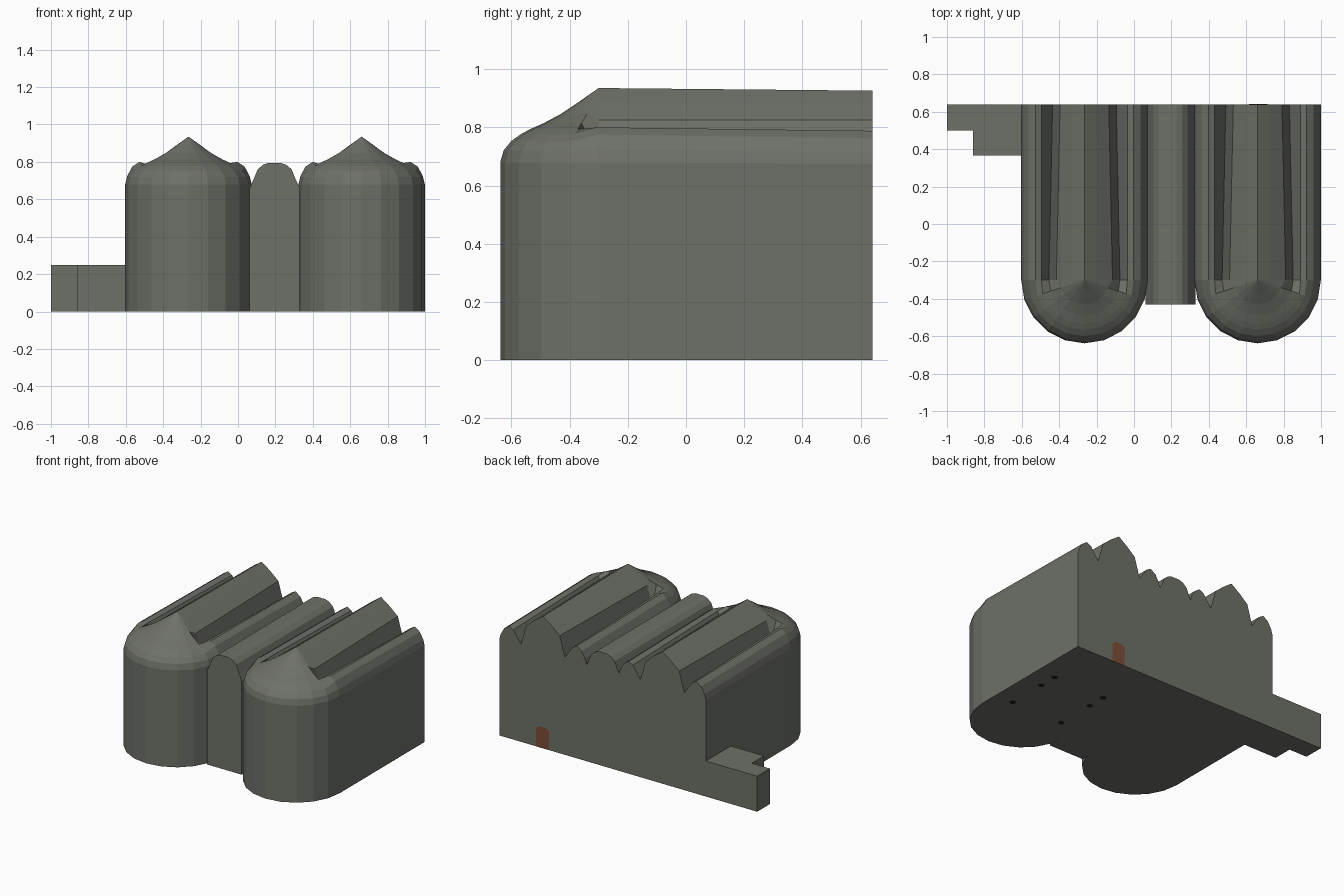
import bpy, bmesh
from math import pi, cos, sin

if "Cube" in bpy.data.objects:
    bpy.data.objects.remove(bpy.data.objects["Cube"])

BASE = 0.001
BACK, TURN = 0.64, -0.30      # rear wall and start of the rounded front


def material(name, col):
    m = bpy.data.materials.new(name)
    m.diffuse_color = (*col, 1)
    m.use_nodes = True
    m.node_tree.nodes["Principled BSDF"].inputs["Base Color"].default_value = m.diffuse_color
    return m


STONE = material("green_grey", (.155, .165, .14))
BROWN = material("brown", (.2, .075, .04))
DARK = material("dark_grey", (.01, .012, .01))


def finish(name, bm, mat):
    bmesh.ops.remove_doubles(bm, verts=bm.verts[:], dist=0.0001)
    bmesh.ops.recalc_face_normals(bm, faces=bm.faces[:])
    me = bpy.data.meshes.new(name)
    bm.to_mesh(me)
    bm.free()
    me.materials.append(mat)
    ob = bpy.data.objects.new(name, me)
    bpy.context.collection.objects.link(ob)
    return ob


def prism(name, pts, vec, mat=STONE):
    bm = bmesh.new()
    f = bm.faces.new([bm.verts.new(p) for p in pts])
    res = bmesh.ops.extrude_face_region(bm, geom=[f])
    moved = [v for v in res["geom"] if isinstance(v, bmesh.types.BMVert)]
    bmesh.ops.translate(bm, verts=moved, vec=vec)
    return finish(name, bm, mat)


# half roof profiles (radius, height): ridge with side gutter, and plain dome
GUTTER = [(.338, BASE), (.338, .68), (.327, .725), (.30, .775), (.262, .80),
          (.23, .79), (.19, .69), (.15, .825), (.07, .885), (0, .935)]
REAR = [(.338, BASE), (.338, .675), (.327, .715), (.30, .762), (.262, .788),
        (.23, .77), (.17, .685), (.13, .825), (.065, .88), (0, .926)]
DOME = [(.338, BASE), (.338, .68), (.327, .72), (.30, .753), (.265, .778),
        (.235, .794), (.19, .814), (.13, .846), (.07, .886), (0, .935)]


def bay(name, cx, segs=10):
    bm = bmesh.new()
    cols = [[(cx + r, BACK, z) for r, z in REAR]]
    for i in range(segs + 1):
        a = pi * i / segs
        prof = GUTTER if i in (0, segs) else DOME
        cols.append([(cx + r * cos(a), TURN - r * sin(a), z) for r, z in prof])
    cols.append([(cx - r, BACK, z) for r, z in REAR])
    grid = [[bm.verts.new(p) for p in c] for c in cols]
    for a, b in zip(grid, grid[1:]):
        for j in range(len(a) - 1):
            bm.faces.new((a[j], b[j], b[j + 1], a[j + 1]))
    # rear wall and floor
    bm.faces.new(grid[0] + grid[-1][-2::-1])
    bm.faces.new([c[0] for c in grid])
    return finish(name, bm, STONE)


bay("left_bay", -0.265)
bay("right_bay", 0.661)

# narrow round-topped block between the bays
mid = [(.062, BASE), (.062, .66), (.085, .71), (.105, .76), (.135, .785), (.165, .795)]
mid += [(.392 - x, z) for x, z in reversed(mid)]
prism("middle_block", [(x, BACK, z) for x, z in mid], (0, -0.43 - BACK, 0))

# low stepped side wing
wing = [(-.60, .64), (-1, .64), (-1, .50), (-.86, .50), (-.86, .365), (-.60, .365)]
prism("side_wing", [(x, y, BASE) for x, y in wing], (0, 0, 0.25 - BASE))

# rear door
door = [(.615, BASE), (.615, .13), (.64, .148), (.685, .15), (.715, .13), (.715, BASE)]
prism("rear_door", [(x, BACK + .001, z) for x, z in door], (0, -.01, 0), BROWN)

# small dark pegs on the underside
for side, px in (("right", .86), ("left", .46)):
    for k, py in enumerate((.245, .115, -.165)):
        ring = [(px + .022 * cos(i * pi / 3), py + .022 * sin(i * pi / 3), 0) for i in range(6)]
        prism(f"underside_peg_{side}_{k + 1}", ring, (0, 0, .02), DARK)
